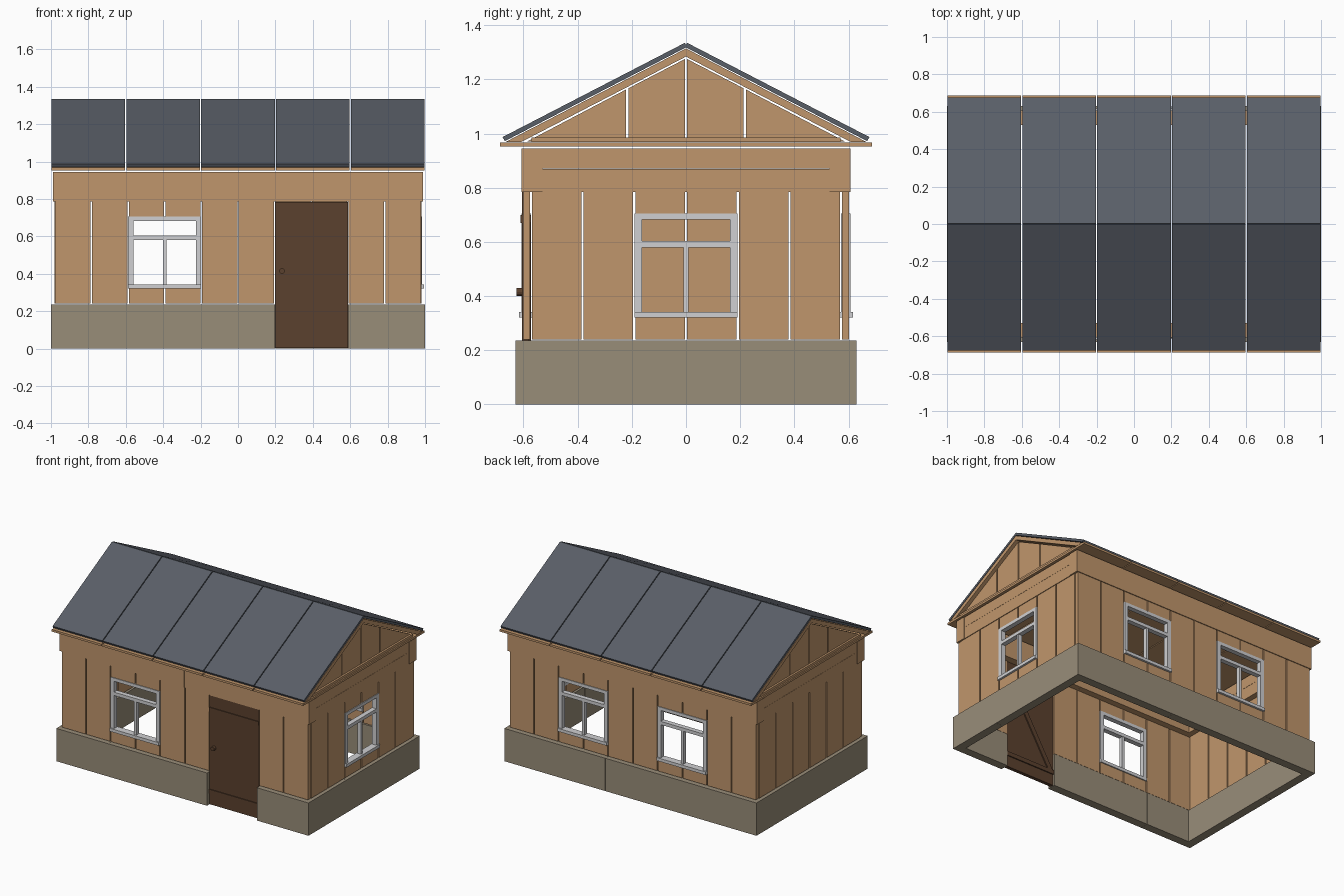
import bpy, bmesh, math
from mathutils import Vector

if "Cube" in bpy.data.objects:
    bpy.data.objects.remove(bpy.data.objects["Cube"])


def material(name, r, g, b):
    m = bpy.data.materials.new(name)
    lin = [((c / 255 + 0.055) / 1.055) ** 2.4 for c in (r, g, b)]
    m.diffuse_color = (*lin, 1)
    m.use_nodes = True
    m.node_tree.nodes["Principled BSDF"].inputs["Base Color"].default_value = m.diffuse_color
    return m


WOOD = material("light wood", 192, 150, 108)
STONE = material("foundation stone", 153, 141, 121)
DOOR = material("dark door wood", 91, 65, 46)
FRAME = material("window frame grey", 208, 208, 210)
ROOF = material("slate roof", 89, 94, 103)


def finish(name, bm, mat):
    bmesh.ops.recalc_face_normals(bm, faces=bm.faces)
    me = bpy.data.meshes.new(name)
    bm.to_mesh(me)
    bm.free()
    me.materials.append(mat)
    ob = bpy.data.objects.new(name, me)
    bpy.context.collection.objects.link(ob)
    return ob


def prism(bm, base, shift):
    """Extrude a flat outline by a vector."""
    f = bm.faces.new([bm.verts.new(p) for p in base])
    top = bmesh.ops.extrude_face_region(bm, geom=[f], use_keep_orig=True)["geom"]
    verts = [v for v in top if isinstance(v, bmesh.types.BMVert)]
    bmesh.ops.translate(bm, verts=verts, vec=Vector(shift))


def boxes(name, mat, items):
    bm = bmesh.new()
    for x0, x1, y0, y1, z0, z1 in items:
        prism(bm, [(x0, y0, z0), (x1, y0, z0), (x1, y1, z0), (x0, y1, z0)], (0, 0, z1 - z0))
    return finish(name, bm, mat)


def side_box(side, u0, u1, d0, d1, z0, z1):
    """Box along a wall: u runs along it, d is distance from the house centre."""
    return {"front": (u0, u1, -d1, -d0, z0, z1),
            "back": (u0, u1, d0, d1, z0, z1),
            "right": (d0, d1, u0, u1, z0, z1),
            "left": (-d1, -d0, u0, u1, z0, z1)}[side]


# Foundation blocks, open below and at the door
G = 0.001
boxes("foundation", STONE, [
    (-1, -0.59 - G, -0.63, -0.57, 0, 0.235), (-0.59, 0.195, -0.63, -0.57, 0, 0.235),
    (0.59, 1, -0.63, -0.57, 0, 0.235),
    (-1, 0.2 - G, 0.57, 0.63, 0, 0.235), (0.2, 1, 0.57, 0.63, 0, 0.235),
    (0.94, 1, -0.57, -0.195 - G, 0, 0.235), (0.94, 1, -0.195, 0.57, 0, 0.235),
    (-1, -0.94, -0.57, 0.195 - G, 0, 0.235), (-1, -0.94, 0.195, 0.57, 0, 0.235)])

# Walls: rows of board panels; W = window bay (two panels wide), D = door bay, P = panel
Z0, Z1 = 0.24, 0.785
WIN0, WIN1 = 0.32, 0.705


def window(side, c, half, d):
    name = side + "_window"
    sb = lambda *a: side_box(side, *a)
    i, o = d - 0.03, d + 0.005
    boxes(name, FRAME, [
        sb(c - half, c - half + 0.028, i, o, WIN0, WIN1),
        sb(c + half - 0.028, c + half, i, o, WIN0, WIN1),
        sb(c - half + 0.028, c + half - 0.028, i, o, 0.682, WIN1),
        sb(c - half + 0.028, c + half - 0.028, i, o, 0.58, 0.604),
        sb(c - 0.009, c + 0.009, i + 0.003, o - 0.004, 0.342, 0.58)])
    boxes(name + "_sill", FRAME, [sb(c - half, c + half, i - 0.005, d + 0.015, WIN0, 0.342)])


def wall(side, bays, start, step, d0, d1):
    parts, g, u = [], 0.004, start
    for b in bays:
        n = 1 if b == "P" else 2
        for k in range(n):
            a, e = u + k * step + g, u + (k + 1) * step - g
            if b == "P":
                parts.append(side_box(side, a, e, d0, d1, Z0, Z1))
            elif b == "W":
                parts.append(side_box(side, a, e, d0, d1, Z0, WIN0))
                parts.append(side_box(side, a, e, d0, d1, WIN1, Z1))
        if b == "W":
            window(side, u + step, step - 0.001, d1)
        u += n * step
    boxes(side + "_wall_panels", WOOD, parts)


wall("front", "PPWPPDPP", -0.98, 0.196, 0.575, 0.602)
wall("back", "PPWPPWPP", -0.98, 0.196, 0.575, 0.602)
wall("right", "PPWPP", -0.573, 0.191, 0.95, 0.98)
wall("left", "PPPPPP", -0.573, 0.191, 0.95, 0.98)

# Thick beams on top of the walls
for side in ("front", "back"):
    boxes(side + "_top_beam", WOOD, [side_box(side, -0.99, -G, 0.53, 0.608, 0.785, 0.945),
                                     side_box(side, 0, 0.99, 0.53, 0.608, 0.785, 0.945)])
for side in ("left", "right"):
    boxes(side + "_top_beam", WOOD, [side_box(side, -0.53, 0.53, 0.91, 0.985, 0.785, 0.869),
                                     side_box(side, -0.53, 0.53, 0.91, 0.985, 0.87, 0.945)])

# Door with straps, inner brace and knob
D0, D1 = 0.197, 0.589
boxes("door", DOOR, [(D0, D1, -0.605, -0.58, 0.003, 0.784)])
boxes("door_straps", DOOR, [(D0, D1, y, y + 0.008, z, z + 0.03)
                            for y in (-0.611, -0.58) for z in (0.082, 0.67)])
bm = bmesh.new()
prism(bm, [(D0 + 0.01, -0.58, 0.112), (D0 + 0.05, -0.58, 0.112),
           (D1 - 0.01, -0.58, 0.67), (D1 - 0.05, -0.58, 0.67)], (0, 0.008, 0))
finish("door_brace", bm, DOOR)
bm = bmesh.new()
prism(bm, [(0.235 + 0.015 * math.cos(a), -0.604, 0.415 + 0.015 * math.sin(a))
           for a in [k * math.tau / 12 for k in range(12)]], (0, -0.022, 0))
finish("door_knob", bm, DOOR)

# Roof: five modules, each a ceiling plate, two wooden decks and two slate sheets
S = 0.517  # slope


def slope(bm, x0, x1, sign, ya, yb, apex, thick):
    """Sloping slab between distances ya and yb from the ridge."""
    n = Vector((0, -sign * S, -1)).normalized() * thick
    a = Vector((x0, sign * ya, apex - S * ya))
    b = Vector((x0, sign * yb, apex - S * yb))
    prism(bm, [a, b, b + n, a + n], (x1 - x0, 0, 0))


for i in range(5):
    x0, x1 = -1 + 0.4 * i + 0.003, -0.6 + 0.4 * i - 0.003
    boxes("ceiling_plate", WOOD, [(x0, x1, -0.687, 0.687, 0.952, 0.967)])
    deck = bmesh.new()
    sheet = bmesh.new()
    for s in (-1, 1):
        prism(deck, [(x0, 0, 1.314), (x0, s * 0.666, 0.969),
                     (x0, s * 0.608, 0.969), (x0, 0, 1.284)], (x1 - x0, 0, 0))
        slope(sheet, x0, x1, s, 0.004, 0.677, 1.337, 0.017)
    finish("roof_deck", deck, WOOD)
    finish("roof_sheet", sheet, ROOF)

# Gable boards, set back from the roof ends
for side, x in (("left", -0.975), ("right", 0.95)):
    bm = bmesh.new()
    top = lambda y: 1.277 - S * abs(y)
    for s in (-1, 1):
        a, b, c, d = s * 0.004, s * 0.213, s * 0.221, s * 0.588
        prism(bm, [(x, a, 0.97), (x, b, 0.97), (x, b, top(b)), (x, a, top(a))], (0.025, 0, 0))
        prism(bm, [(x, c, 0.97), (x, d, 0.97), (x, c, top(c))], (0.025, 0, 0))
    finish(side + "_gable_boards", bm, WOOD)
    e = 0.982 if x > 0 else -0.982
    boxes(side + "_gable_strip", WOOD, [(e - 0.007, e + 0.007, -0.57, 0.57, 0.968, 0.985)])
